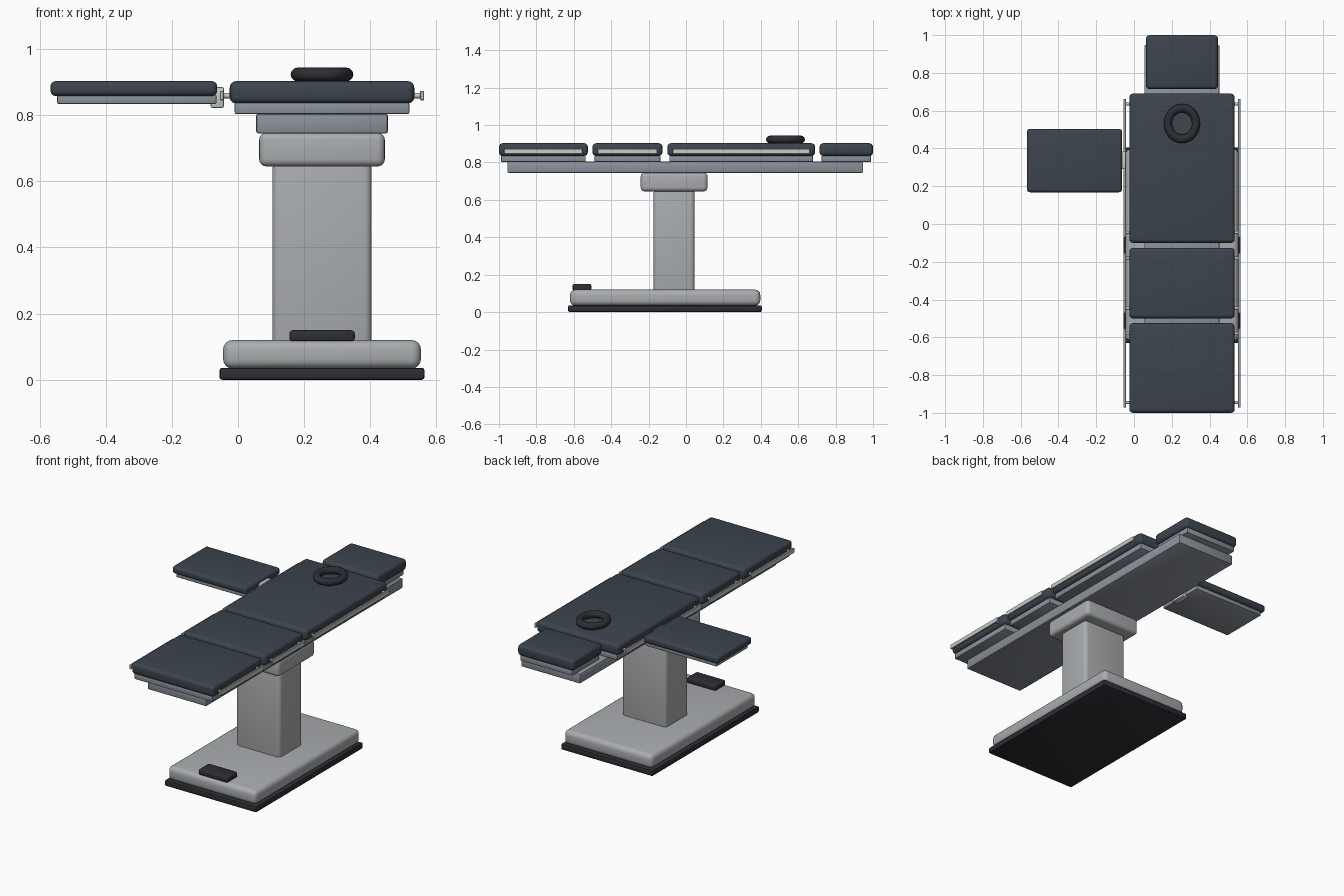
import bpy, math

if "Cube" in bpy.data.objects:
    bpy.data.objects.remove(bpy.data.objects["Cube"])

CX = 0.254  # centre line of the table


def material(name, rgb):
    m = bpy.data.materials.new(name)
    m.diffuse_color = (*rgb, 1)
    m.use_nodes = True
    m.node_tree.nodes["Principled BSDF"].inputs["Base Color"].default_value = m.diffuse_color
    return m


PAD = material("navy_vinyl", (0.045, 0.058, 0.075))
DARK = material("dark_rubber", (0.025, 0.028, 0.034))
BODY = material("light_grey", (0.40, 0.42, 0.43))
FRAME = material("blue_grey", (0.26, 0.29, 0.33))
STEEL = material("steel", (0.58, 0.61, 0.60))


def finish(ob, name, mat):
    ob.name = name
    ob.data.materials.append(mat)
    bpy.ops.object.shade_smooth_by_angle(angle=math.radians(35))
    return ob


def box(name, x, y, z, mat, bevel=0.0, segments=3):
    """Bevelled box from its min/max range on each axis."""
    centre = [(r[0] + r[1]) / 2 for r in (x, y, z)]
    bpy.ops.mesh.primitive_cube_add(size=1, location=centre)
    ob = bpy.context.object
    ob.scale = [r[1] - r[0] for r in (x, y, z)]
    bpy.ops.object.transform_apply(location=False, rotation=False, scale=True)
    if bevel:
        mod = ob.modifiers.new("bevel", 'BEVEL')
        mod.width = bevel
        mod.segments = segments
        bpy.ops.object.modifier_apply(modifier=mod.name)
    return finish(ob, name, mat)


def peg(name, x0, x1, y, z, r, mat):
    """Cylinder lying along x."""
    bpy.ops.mesh.primitive_cylinder_add(
        vertices=16, radius=r, depth=x1 - x0,
        location=((x0 + x1) / 2, y, z), rotation=(0, math.pi / 2, 0))
    finish(bpy.context.object, name, mat)


def wide(half):
    return (CX - half, CX + half)


# pedestal
box("base_skirt", wide(0.31), (-0.63, 0.405), (0, 0.036), DARK, 0.008, 2)
box("base", wide(0.299), (-0.62, 0.397), (0.034, 0.12), BODY, 0.028, 4)
box("column", wide(0.15), (-0.173, 0.046), (0.10, 0.66), BODY, 0.022, 4)
box("column_collar", wide(0.19), (-0.242, 0.115), (0.645, 0.747), BODY, 0.022, 4)
box("foot_pedal", wide(0.099), (-0.607, -0.506), (0.115, 0.15), DARK, 0.01)

# top frame
box("top_beam", wide(0.199), (-0.955, 0.947), (0.745, 0.804), FRAME, 0.006, 2)

# padded sections: name, half width, y range, side rails
sections = [
    ("leg", 0.279, -1.0, -0.525, True),
    ("seat", 0.279, -0.50, -0.126, True),
    ("back", 0.279, -0.10, 0.69, True),
    ("head", 0.191, 0.714, 1.0, False),
]
for name, half, y0, y1, rails in sections:
    box(name + "_plate", wide(half - 0.015), (y0 + 0.011, y1 - 0.011),
        (0.803, 0.838), FRAME, 0.005, 2)
    box(name + "_cushion", wide(half), (y0, y1), (0.835, 0.903), PAD, 0.02, 4)
    if not rails:
        continue
    for side, s in (("left", -1), ("right", 1)):
        xs = sorted((CX + s * 0.297, CX + s * 0.309))
        box(f"{name}_rail_{side}", xs, (y0 + 0.028, y1 - 0.028),
            (0.845, 0.873), STEEL, 0.002, 1)
        px = sorted((CX + s * 0.262, CX + s * 0.303))
        for end, y in (("foot", y0 + 0.055), ("head", y1 - 0.055)):
            peg(f"{name}_rail_peg_{side}_{end}", px[0], px[1], y, 0.859, 0.008, STEEL)

# arm board on the left rail
box("arm_plate", (-0.547, -0.065), (0.185, 0.485), (0.834, 0.862), FRAME, 0.004, 2)
box("arm_cushion", (-0.567, -0.063), (0.168, 0.503), (0.858, 0.903), PAD, 0.016, 4)
box("arm_clamp", (-0.083, -0.043), (0.29, 0.385), (0.822, 0.885), STEEL, 0.005, 2)

# ring head rest lying on the back cushion
bpy.ops.mesh.primitive_torus_add(
    major_radius=0.074, minor_radius=0.021, major_segments=40, minor_segments=12,
    location=(CX, 0.532, 0.923))
ring = finish(bpy.context.object, "head_ring", DARK)
ring.scale = (1, 1.1, 1)
